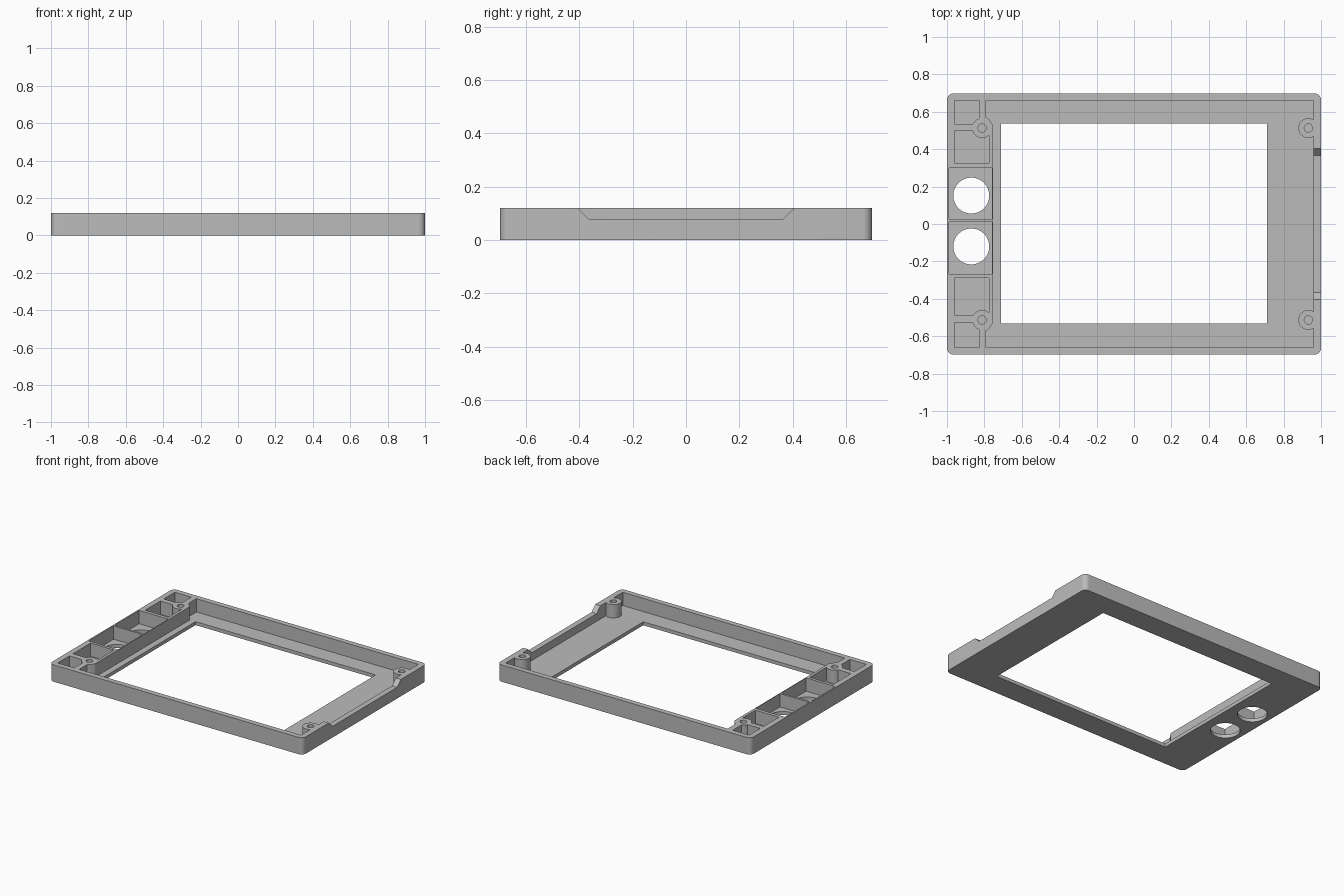
import bpy
import bmesh
from math import cos, sin, pi

if "Cube" in bpy.data.objects:
    bpy.data.objects.remove(bpy.data.objects["Cube"])

HEIGHT, FLOOR, OVER = 0.12, 0.025, 0.2
BOSS_Y = 0.513


def rect(x0, x1, y0, y1):
    return [(x0, y0), (x1, y0), (x1, y1), (x0, y1)]


def circle(x, y, r, n=48):
    return [(x + r * cos(2 * pi * i / n), y + r * sin(2 * pi * i / n)) for i in range(n)]


def rounded_rect(hx, hy, r, n=8):
    pts = []
    for k, (sx, sy) in enumerate([(1, 1), (-1, 1), (-1, -1), (1, -1)]):
        for i in range(n + 1):
            a = (k + i / n) * pi / 2
            pts.append((sx * (hx - r) + r * cos(a), sy * (hy - r) + r * sin(a)))
    return pts


def prisms(name, outlines, z0, z1):
    """One object holding an upright prism for each outline."""
    bm = bmesh.new()
    for outline in outlines:
        face = bm.faces.new([bm.verts.new((x, y, z0)) for x, y in outline])
        top = bmesh.ops.extrude_face_region(bm, geom=[face])["geom"]
        verts = [v for v in top if isinstance(v, bmesh.types.BMVert)]
        bmesh.ops.translate(bm, verts=verts, vec=(0, 0, z1 - z0))
    bmesh.ops.recalc_face_normals(bm, faces=bm.faces)
    mesh = bpy.data.meshes.new(name)
    bm.to_mesh(mesh)
    bm.free()
    obj = bpy.data.objects.new(name, mesh)
    bpy.context.collection.objects.link(obj)
    return obj


def combine(target, tool, operation):
    """Apply a boolean and remove its tool."""
    mod = target.modifiers.new("shape", "BOOLEAN")
    mod.operation, mod.solver, mod.object = operation, "EXACT", tool
    bpy.context.view_layer.objects.active = target
    bpy.ops.object.modifier_apply(modifier=mod.name)
    bpy.data.objects.remove(tool)


# Solid outer block with rounded upright corners
frame = prisms("bezel_frame", [rounded_rect(1, 0.698, 0.035)], 0, HEIGHT)

# Main tray, stepped inward around the divider on the left
step = [(-0.79, 0.57), (-0.775, 0.56), (-0.755, 0.53)]
tray = [(0.96, -0.66), (0.96, 0.66), (-0.79, 0.66)] + step
tray += [(x, -y) for x, y in reversed(step)] + [(-0.79, -0.66)]

# Row of storage cells beside the tray
cells = [
    rect(-0.96, -0.83, 0.535, 0.66),
    rect(-0.96, -0.775, 0.325, 0.497),
    rect(-0.99, -0.76, 0.027, 0.3),
    rect(-0.99, -0.76, -0.267, 0.012),
    rect(-0.96, -0.775, -0.487, -0.288),
    rect(-0.96, -0.83, -0.66, -0.527),
]
combine(frame, prisms("pockets", [tray] + cells, FLOOR, OVER), "DIFFERENCE")

# Window and two round button holes through the floor
openings = [rect(-0.71, 0.71, -0.533, 0.536),
            circle(-0.87, 0.152, 0.096, 64), circle(-0.87, -0.12, 0.096, 64)]
combine(frame, prisms("openings", openings, -OVER, OVER), "DIFFERENCE")

# Four screw bosses with blind holes
centres = [(x, s * BOSS_Y) for x in (-0.812, 0.932) for s in (-1, 1)]
combine(frame, prisms("bosses", [circle(x, y, 0.053) for x, y in centres],
                      FLOOR / 2, HEIGHT), "UNION")
combine(frame, prisms("screw_holes", [circle(x, y, 0.022, 32) for x, y in centres],
                      FLOOR + 0.01, OVER), "DIFFERENCE")

# Sloped notch in the right-hand wall: an outline in y and z turned upright
notch = prisms("notch", [[(-0.365, 0.08), (0.365, 0.08), (0.485, OVER), (-0.485, OVER)]],
               0.95, 1.1)
for v in notch.data.vertices:
    y, z, x = v.co
    v.co = (x, y, z)
combine(frame, notch, "DIFFERENCE")

# Single grey plastic
grey = bpy.data.materials.new("grey_plastic")
colour = (0.5, 0.5, 0.5, 1)
grey.use_nodes = True
grey.diffuse_color = colour
grey.node_tree.nodes["Principled BSDF"].inputs["Base Color"].default_value = colour
frame.data.materials.clear()
frame.data.materials.append(grey)

bpy.ops.object.select_all(action="DESELECT")
frame.select_set(True)
bpy.context.view_layer.objects.active = frame
bpy.ops.object.shade_smooth_by_angle(angle=pi / 6)
